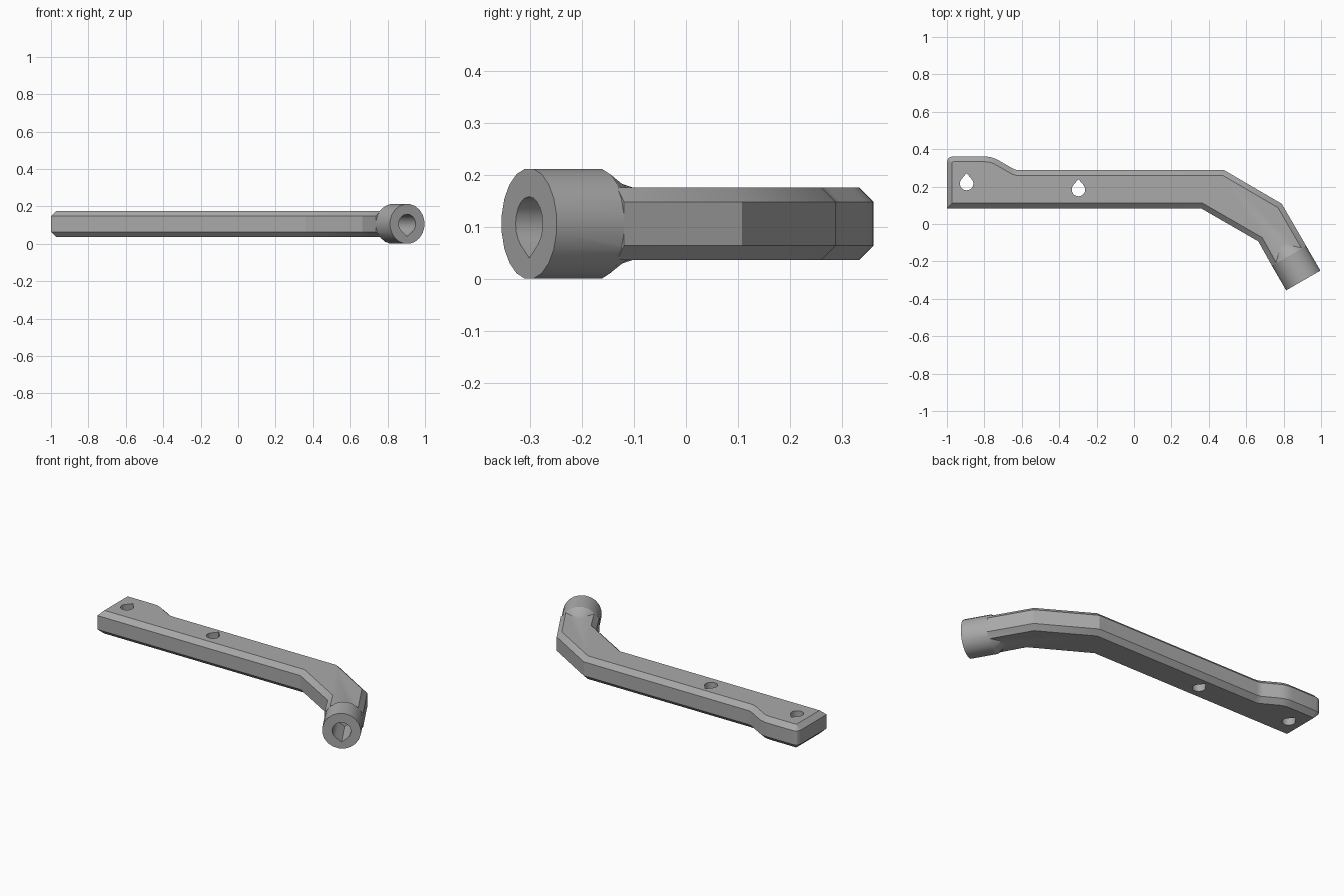
import bpy, bmesh, math
from mathutils import Vector

if "Cube" in bpy.data.objects:
    bpy.data.objects.remove(bpy.data.objects["Cube"])

grey = bpy.data.materials.new("plain grey")
grey.use_nodes = True
grey.diffuse_color = (0.4, 0.4, 0.4, 1)
grey.node_tree.nodes["Principled BSDF"].inputs["Base Color"].default_value = (0.4, 0.4, 0.4, 1)

MID = 0.106                      # height of the centre plane
HALF, CHAMFER = 0.07, 0.028
TIP = Vector((0.905, -0.302, MID))
OUT = Vector((0.5, -math.sqrt(0.75), 0))    # direction the socket faces
SIDE = Vector((math.sqrt(0.75), 0.5, 0))
UP = Vector((0, 0, 1))


def loft(name, rings):
    """Skin a stack of equal rings and cap both ends."""
    bm = bmesh.new()
    loops = [[bm.verts.new(p) for p in ring] for ring in rings]
    for a, b in zip(loops, loops[1:]):
        for i in range(len(a)):
            j = (i + 1) % len(a)
            bm.faces.new((a[i], a[j], b[j], b[i]))
    bm.faces.new(loops[0])
    bm.faces.new(loops[-1])
    bmesh.ops.recalc_face_normals(bm, faces=bm.faces[:])
    mesh = bpy.data.meshes.new(name)
    bm.to_mesh(mesh)
    bm.free()
    mesh.materials.append(grey)
    obj = bpy.data.objects.new(name, mesh)
    bpy.context.collection.objects.link(obj)
    return obj


def combine(target, tool, operation):
    tool.hide_render = True
    mod = target.modifiers.new(operation.lower(), "BOOLEAN")
    mod.operation, mod.object, mod.solver = operation, tool, "EXACT"
    bpy.context.view_layer.objects.active = target
    bpy.ops.object.modifier_apply(modifier=mod.name)
    bpy.data.objects.remove(tool)


def inset(points, dist):
    """Offset a counter-clockwise outline inwards with mitred corners."""
    result = []
    for i, p in enumerate(points):
        a = (p - points[i - 1]).normalized()
        b = (points[(i + 1) % len(points)] - p).normalized()
        na, nb = Vector((-a.y, a.x)), Vector((-b.y, b.x))
        result.append(p + (na + nb) * dist / (1 + na.dot(nb)))
    return result


def rounded(points, cuts, z):
    """Round the chosen corners and lift the outline to height z."""
    ring = []
    for i, p in enumerate(points):
        if i not in cuts:
            ring.append(p.to_3d() + UP * z)
            continue
        a = p + (points[i - 1] - p).normalized() * cuts[i]
        b = p + (points[(i + 1) % len(points)] - p).normalized() * cuts[i]
        for k in range(5):
            t = k / 4
            ring.append(((1 - t) ** 2 * a + 2 * t * (1 - t) * p + t * t * b).to_3d() + UP * z)
    return ring


def teardrop(name, centre, u, v, axis, radius, point, depth):
    """Prism with a round body and a point along v, centred on its axis."""
    lean = math.acos(radius / point)
    start, sweep = math.pi / 2 + lean, 2 * math.pi - 2 * lean
    outline = [v * point]
    for k in range(17):
        ang = start + sweep * k / 16
        outline.append((u * math.cos(ang) + v * math.sin(ang)) * radius)
    return loft(name, [[centre + p + axis * s for p in outline] for s in (-depth, depth)])


# Arm: bent bar with chamfered top and bottom edges
root = TIP - OUT * 0.15
end_r = root + SIDE * 0.106
end_l = root - SIDE * 0.106
outline = [Vector(p) for p in (
    (-1, 0.083), (0.36, 0.083), (0.665, -0.093), end_l.xy, end_r.xy,
    (0.79, 0.108), (0.482, 0.288), (-0.633, 0.288), (-0.76, 0.361), (-1, 0.361))]
inner = inset(outline, CHAMFER)
# The hidden end face stays flat so the bar runs fully into the socket
for i, p in ((3, end_l + SIDE * CHAMFER), (4, end_r - SIDE * CHAMFER)):
    inner[i] = p.xy
wide = {7: 0.02, 8: 0.04, 9: 0.035}
tight = {7: 0.02, 8: 0.03, 9: 0.006}
arm = loft("bent_arm", [
    rounded(inner, tight, MID - HALF),
    rounded(outline, wide, MID - HALF + CHAMFER),
    rounded(outline, wide, MID + HALF - CHAMFER),
    rounded(inner, tight, MID + HALF)])

# Socket: cylinder that tapers back into the arm
SIDES = 20
rings = []
for back, radius in ((0, 0.107), (0.152, 0.107), (0.195, 0.079), (0.23, 0.069)):
    angles = [2 * math.pi * (k + 0.5) / SIDES for k in range(SIDES)]
    rings.append([TIP - OUT * back + (SIDE * math.cos(a) + UP * math.sin(a)) * radius
                  for a in angles])
combine(arm, loft("socket", rings), "UNION")

# Socket bore and the two mounting holes
X, Y = Vector((1, 0, 0)), Vector((0, 1, 0))
combine(arm, teardrop("bore", TIP, SIDE, -UP, OUT, 0.052, 0.066, 0.2), "DIFFERENCE")
for x, y in ((-0.895, 0.216), (-0.297, 0.184)):
    combine(arm, teardrop("hole", Vector((x, y, MID)), X, Y, UP, 0.036, 0.056, 0.2), "DIFFERENCE")

bpy.ops.object.select_all(action="DESELECT")
arm.select_set(True)
bpy.context.view_layer.objects.active = arm
bpy.ops.object.shade_smooth_by_angle(angle=math.radians(26))
